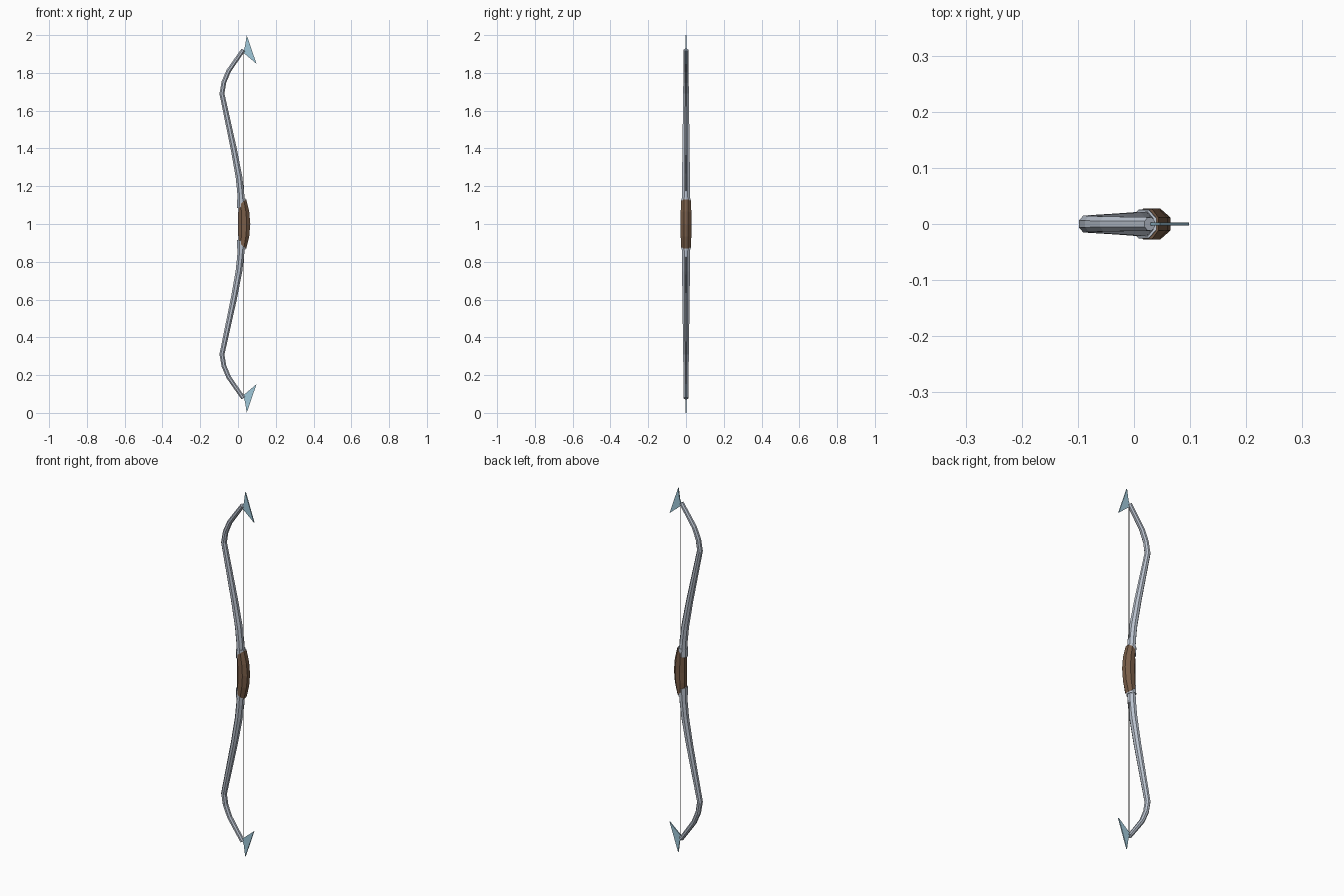
import bpy, bmesh, math

if "Cube" in bpy.data.objects:
    bpy.data.objects.remove(bpy.data.objects["Cube"])

def material(name, color):
    m = bpy.data.materials.new(name)
    m.diffuse_color = (*color, 1)
    m.use_nodes = True
    m.node_tree.nodes["Principled BSDF"].inputs["Base Color"].default_value = m.diffuse_color
    return m

steel = material("steel", (0.50, 0.55, 0.63))
leather = material("leather", (0.19, 0.11, 0.065))
blue = material("pale_blue", (0.35, 0.58, 0.70))
dark = material("cord", (0.12, 0.12, 0.12))

def finish(name, bm, mat, mirror=True):
    bmesh.ops.recalc_face_normals(bm, faces=bm.faces)
    me = bpy.data.meshes.new(name)
    bm.to_mesh(me)
    bm.free()
    me.materials.append(mat)
    ob = bpy.data.objects.new(name, me)
    ob.location.z = 1.0  # bow centre: mirroring makes the lower half
    bpy.context.collection.objects.link(ob)
    if mirror:
        mod = ob.modifiers.new("lower_half", 'MIRROR')
        mod.use_axis = (False, False, True)
    return ob

def loft(name, rows, mat, sides=8, mirror=True):
    """rows: x, z, half depth, half width, tilt of the ring in the xz plane"""
    bm = bmesh.new()
    rings = []
    for x, z, a, b, tilt in rows:
        ring = []
        for i in range(sides):
            t = 2 * math.pi * (i + 0.5) / sides
            k = 1 / math.cos(math.pi / sides)
            u, v = a * k * math.cos(t), b * k * math.sin(t)
            ring.append(bm.verts.new((x + u * math.cos(tilt), v, z + u * math.sin(tilt))))
        rings.append(ring)
    for r, s in zip(rings, rings[1:]):
        for i in range(sides):
            j = (i + 1) % sides
            bm.faces.new((r[i], r[j], s[j], s[i]))
    bm.faces.new(rings[0])
    bm.faces.new(rings[-1])
    return finish(name, bm, mat, mirror)

# Recurved limbs, tapering to the tips
path = [(0.019, 0.09), (0.014, 0.17), (0.005, 0.25), (-0.022, 0.395), (-0.055, 0.55),
        (-0.085, 0.69), (-0.075, 0.75), (-0.05, 0.81), (-0.012, 0.865), (0.028, 0.922)]
rows = []
for i, (x, z) in enumerate(path):
    p, q = path[max(i - 1, 0)], path[min(i + 1, len(path) - 1)]
    tilt = -math.atan2(q[0] - p[0], q[1] - p[1])
    f = (z - 0.09) / 0.83
    rows.append((x, z, 0.019 - 0.008 * f, 0.023 - 0.011 * f, tilt))
loft("limbs", rows, steel)

# Collars between limbs and grip
loft("collars", [(0.019, 0.09, 0.024, 0.026, 0.3), (0.017, 0.132, 0.023, 0.025, 0.15)], steel)

# Leather grip, bulging toward +x with slanted ends
loft("grip", [(0.024, -0.115, 0.025, 0.027, -0.67),
              (0.030, -0.06, 0.030, 0.028, -0.2),
              (0.033, 0.0, 0.032, 0.028, 0),
              (0.030, 0.06, 0.030, 0.028, 0.2),
              (0.024, 0.115, 0.025, 0.027, 0.67)], leather, mirror=False)

# Thin blades at the tips
bm = bmesh.new()
outline = [(0.026, 0.912), (0.037, 0.94), (0.046, 1.0), (0.098, 0.848), (0.034, 0.902)]
sheets = [[bm.verts.new((x, y, z)) for x, z in outline] for y in (-0.003, 0.003)]
for s in sheets:
    bm.faces.new(s)
for i in range(len(outline)):
    j = (i + 1) % len(outline)
    bm.faces.new((sheets[0][i], sheets[0][j], sheets[1][j], sheets[1][i]))
finish("tip_blades", bm, blue)

# Bowstring
loft("string", [(0.031, -0.912, 0.0015, 0.0015, 0), (0.031, 0.912, 0.0015, 0.0015, 0)],
     dark, sides=6, mirror=False)
